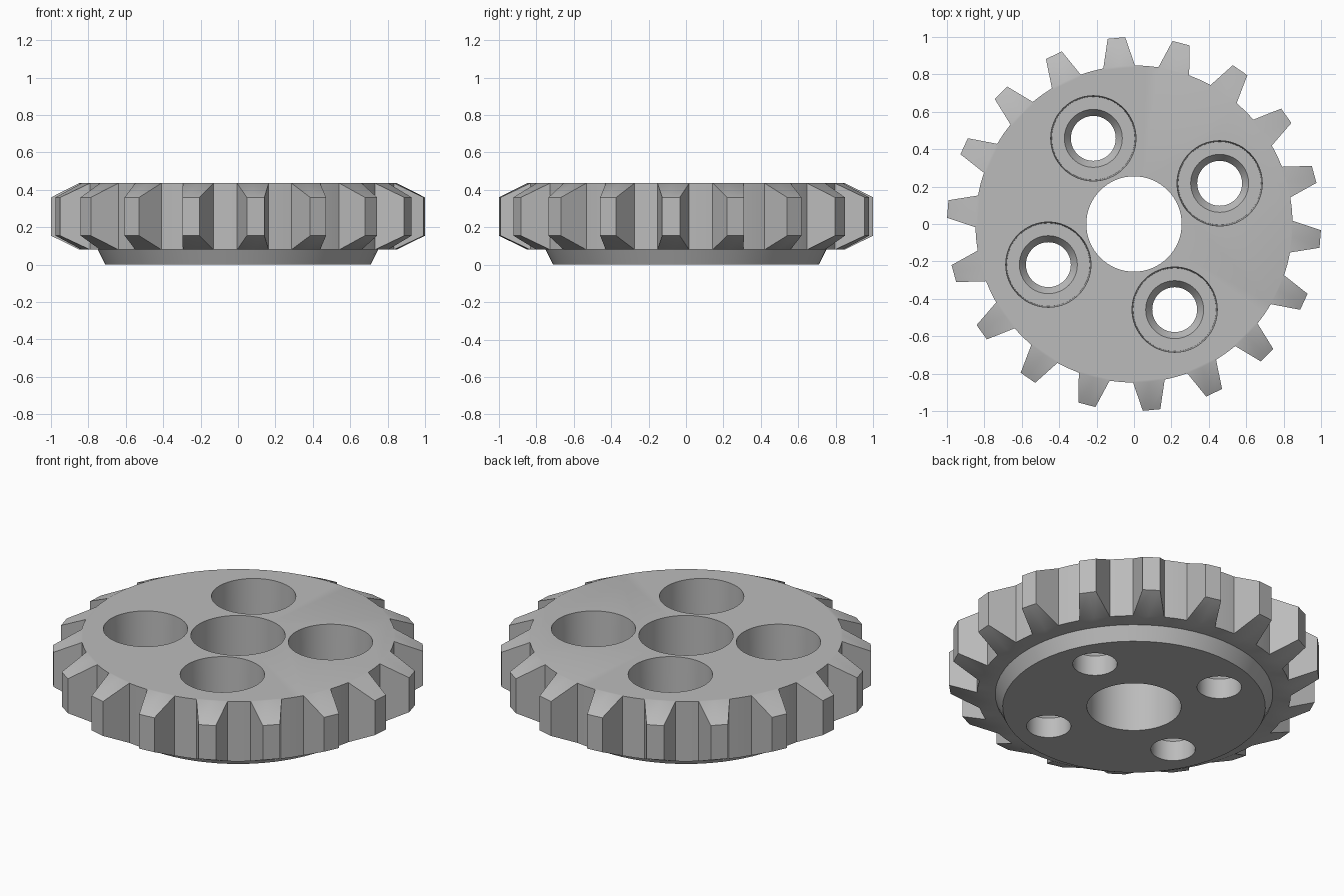
import bpy, bmesh
from math import radians, cos, sin

cube = bpy.data.objects.get("Cube")
if cube:
    bpy.data.objects.remove(cube, do_unlink=True)

TEETH = 18
PITCH = 360 / TEETH
START = 15.4                  # angle of the first tooth
HALF_BASE, HALF_TIP = 5.75, 2.7
ROOT, TIP = 0.848, 1.0
Z_LOW, Z_HIGH = 0.08, 0.436   # toothed disc
TIP_LOW, TIP_HIGH = 0.155, 0.36

steel = bpy.data.materials.new("grey steel")
steel.use_nodes = True
grey = (0.5, 0.5, 0.5, 1)
steel.diffuse_color = grey
steel.node_tree.nodes["Principled BSDF"].inputs["Base Color"].default_value = grey


def polar(bm, r, deg, z):
    a = radians(deg)
    return bm.verts.new((r * cos(a), r * sin(a), z))


def bridge(bm, a, b):
    for i in range(len(a)):
        j = (i + 1) % len(a)
        bm.faces.new((a[i], a[j], b[j], b[i]))


def finish(bm, name):
    bmesh.ops.recalc_face_normals(bm, faces=bm.faces)
    mesh = bpy.data.meshes.new(name)
    bm.to_mesh(mesh)
    bm.free()
    obj = bpy.data.objects.new(name, mesh)
    bpy.context.collection.objects.link(obj)
    mesh.materials.append(steel)
    return obj


def lathe(name, profile, x=0, y=0, steps=64):
    """Closed solid turned from (radius, height) points."""
    bm = bmesh.new()
    rings = [[polar(bm, r, 360 * i / steps, z) for i in range(steps)] for r, z in profile]
    for a, b in zip(rings, rings[1:]):
        bridge(bm, a, b)
    bm.faces.new(rings[0])
    bm.faces.new(rings[-1])
    obj = finish(bm, name)
    obj.location = (x, y, 0)
    return obj


# Toothed disc with the tapered hub underneath
bm = bmesh.new()
steps = (-HALF_BASE, 0, HALF_BASE, PITCH / 2)
angles = [START + PITCH * t + s for t in range(TEETH) for s in steps]
hub_low, hub_high, root_low, root_high = [
    [polar(bm, r, a, z) for a in angles]
    for r, z in ((0.71, 0), (0.75, Z_LOW), (ROOT, Z_LOW), (ROOT, Z_HIGH))]
bridge(bm, hub_low, hub_high)
bridge(bm, hub_high, root_low)
bm.faces.new(hub_low)
bm.faces.new(root_high)

# Teeth with sloped tops and bottoms, and the lands between them
n = len(angles)
for t in range(TEETH):
    k = 4 * t
    centre = START + PITCH * t
    tips = [(TIP, -HALF_TIP), (TIP * cos(radians(HALF_TIP)), 0), (TIP, HALF_TIP)]
    low = [polar(bm, r, centre + s, TIP_LOW) for r, s in tips]
    high = [polar(bm, r, centre + s, TIP_HIGH) for r, s in tips]
    for i in (0, 1):
        bm.faces.new((low[i], low[i + 1], high[i + 1], high[i]))
        bm.faces.new((high[i], high[i + 1], root_high[k + i + 1], root_high[k + i]))
        bm.faces.new((root_low[k + i], root_low[k + i + 1], low[i + 1], low[i]))
    for i in (0, 2):
        bm.faces.new((root_low[k + i], low[i], high[i], root_high[k + i]))
    for i in (k + 2, k + 3):
        j = (i + 1) % n
        bm.faces.new((root_low[i], root_low[j], root_high[j], root_high[i]))
gear = finish(bm, "sprocket_body")

# Centre bore and four stepped bolt holes
cutters = [lathe("centre_bore_cutter", [(0.255, -0.1), (0.255, 0.6)])]
seat = [(0.12, -0.1), (0.12, 0.12), (0.155, 0.17), (0.222, 0.17),
        (0.228, Z_HIGH), (0.228, 0.6)]
for i in range(4):
    a = radians(25.4 + 90 * i)
    cutters.append(lathe(f"bolt_hole_cutter_{i + 1}", seat, 0.507 * cos(a), 0.507 * sin(a)))

bpy.context.view_layer.update()
bpy.ops.object.select_all(action='DESELECT')
bpy.context.view_layer.objects.active = gear
gear.select_set(True)
for cutter in cutters:
    cutter.hide_render = True
    mod = gear.modifiers.new("hole", 'BOOLEAN')
    mod.operation = 'DIFFERENCE'
    mod.solver = 'EXACT'
    mod.object = cutter
    bpy.ops.object.modifier_apply(modifier=mod.name)
for cutter in cutters:
    bpy.data.objects.remove(cutter, do_unlink=True)

bpy.ops.object.shade_smooth_by_angle(angle=radians(30))
